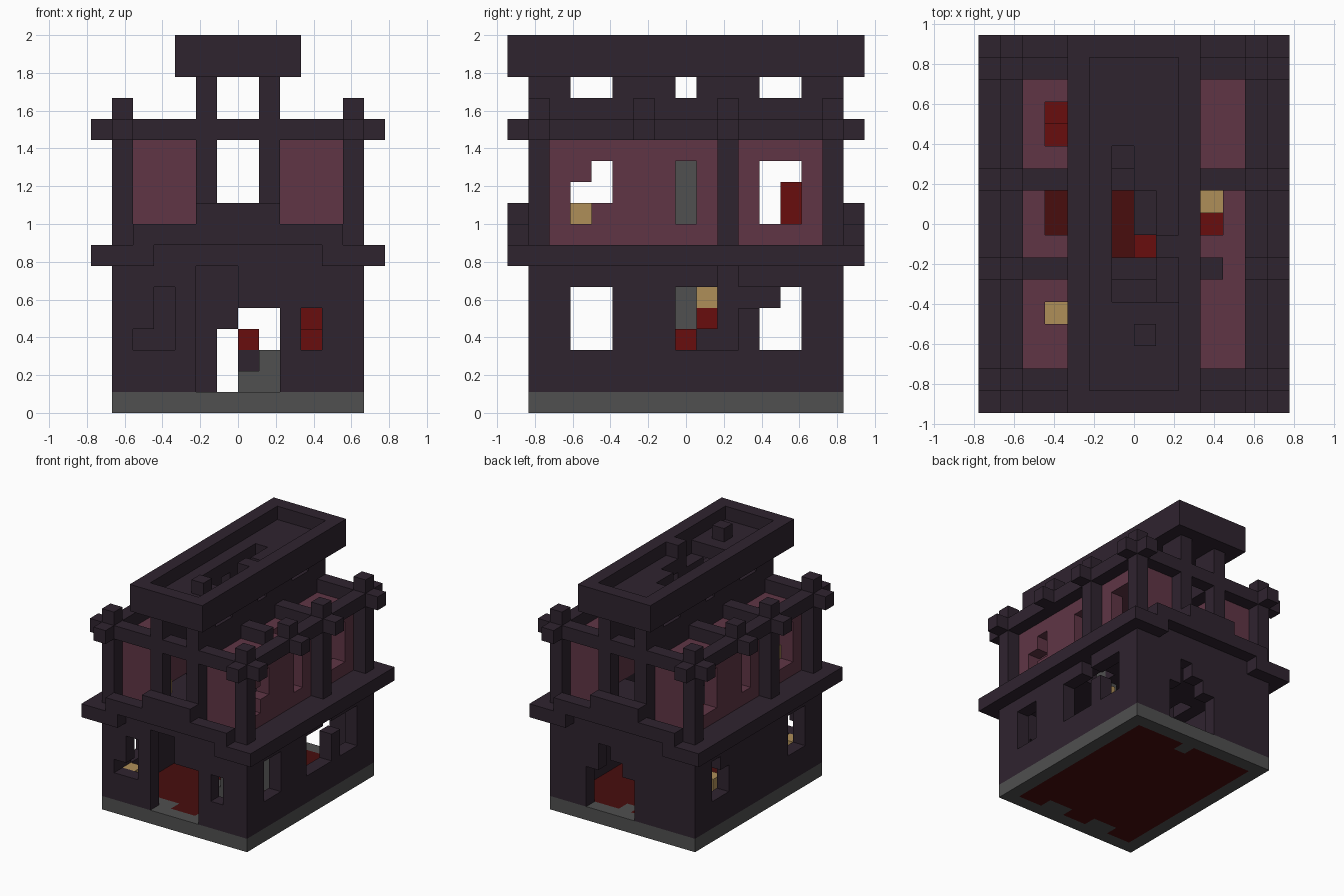
import bpy
import bmesh

U = 1 / 9  # edge of one block

old = bpy.data.objects.get("Cube")
if old:
    bpy.data.objects.remove(old, do_unlink=True)


def material(name, rgb):
    m = bpy.data.materials.new(name)
    m.use_nodes = True
    m.diffuse_color = (*rgb, 1)
    m.node_tree.nodes["Principled BSDF"].inputs["Base Color"].default_value = (*rgb, 1)
    return m


DARK = material("dark plum", (0.028, 0.017, 0.028))
PINK = material("dusty pink", (0.115, 0.036, 0.06))
GREY = material("stone grey", (0.08, 0.08, 0.08))
FLOOR = material("dark red", (0.065, 0.004, 0.004))
RED = material("bright red", (0.14, 0.004, 0.004))
GOLD = material("pale wood", (0.43, 0.275, 0.098))

cells = {}   # block position -> part name
colour = {}  # part name -> material


def cells_of(x, y, z):
    return [(i, j, k) for i in range(*x) for j in range(*y) for k in range(*z)]


def box(part, mat, x, y, z):
    colour[part] = mat
    for c in cells_of(x, y, z):
        cells[c] = part


def cut(x, y, z):
    for c in cells_of(x, y, z):
        cells.pop(c, None)


def turned(r, s=0):
    return (s - r[1], s - r[0])


def pair(part, mat, x, y, z):
    """A box and its copy turned half way round the centre."""
    box(part, mat, x, y, z)
    box(part, mat, turned(x), turned(y, 1), z)


def cut_sides(y, z, depth=(4, 6)):
    cut(depth, y, z)
    cut(turned(depth), y, z)


# Foundation and ground floor
box("foundation", GREY, (-6, 6), (-7, 8), (0, 1))
box("ground_floor", FLOOR, (-5, 5), (-6, 7), (0, 1))
for x, y in (((1, 3), -6), ((-3, -1), -6), ((0, 1), 6)):
    box("foundation", GREY, x, (y, y + 1), (0, 1))

# Lower walls
box("lower_walls", DARK, (-6, 6), (-7, 8), (1, 7))
cut((-5, 5), (-6, 7), (1, 7))

# Front doorway with a broken arch, and front windows
cut((-2, 2), (-7, -6), (1, 5))
cut((-2, 0), (-7, -6), (5, 7))
cut((-4, -3), (-7, -6), (3, 6))
cut((-5, -4), (-7, -6), (3, 4))
cut((3, 4), (-7, -6), (3, 5))

# Back doorway, stepped
cut((-1, 3), (7, 8), (1, 4))
cut((0, 2), (7, 8), (4, 5))
cut((1, 2), (7, 8), (5, 6))

# Lower side windows
for y in ((-5, -3), (4, 6), (0, 2)):
    cut_sides(y, (3, 6))
cut((5, 6), (2, 3), (3, 7))
cut((5, 6), (3, 4), (5, 6))
box("lower_walls", DARK, (-6, -5), (4, 5), (5, 6))
box("lower_walls", DARK, (-6, -5), (0, 2), (3, 6))

# Middle floor and ledge, with the front and back balconies stepped up
box("ledge", DARK, (-7, 7), (-8, 9), (7, 8))
pair("ledge", DARK, (-7, 7), (-8, -7), (7, 8))
for y in ((-8, -7), (8, 9)):
    cut((-4, 4), y, (7, 8))
    box("balcony", DARK, (-5, 5), y, (8, 9))
    box("balcony", DARK, (-2, 2), y, (9, 10))
cut((-1, 0), (-1, 2), (7, 8))
cut((0, 1), (-1, 0), (7, 8))
for x in ((-4, -3), (3, 4)):
    cut(x, (0, 2), (7, 8))

# Upper walls and low roof
box("upper_walls", PINK, (-5, 5), (-6, 7), (8, 13))
cut((-4, 4), (-5, 6), (8, 12))
cut((-2, 2), (-6, 7), (8, 13))
for y in ((-5, -3), (4, 6), (0, 1)):
    cut_sides(y, (9, 12), (4, 5))
box("upper_walls", PINK, (4, 5), (-5, -4), (11, 12))
box("upper_walls", PINK, (4, 5), (-4, -3), (9, 10))
for x, y in (((3, 4), (0, 2)), ((-4, -3), (0, 2)),
             ((-4, -3), (4, 6)), ((-4, -3), (-4, -3))):
    cut(x, y, (12, 13))

# Upper pillars: corners, side pillars and hall columns
for x in ((5, 6), (-6, -5)):
    pair("corner_pillars", DARK, x, (-7, -6), (8, 15))
pair("side_pillars", DARK, (5, 6), (2, 3), (8, 15))
pair("side_finials", DARK, (5, 6), (-2, -1), (13, 15))
for x in ((1, 2), (-2, -1)):
    pair("hall_columns", DARK, x, (-7, -6), (8, 16))

# Beams whose ends stick out past the pillars
for x in ((5, 6), (-6, -5)):
    box("long_beams", DARK, x, (-8, 9), (13, 14))
for j in (-7, -2, 2, 7):
    box("cross_beams", DARK, (-7, 7), (j, j + 1), (13, 14))
cut((4, 5), (-2, -1), (13, 14))

# Raised centre hall walls with clerestory openings
for x in ((1, 2), (-2, -1)):
    box("hall_walls", DARK, x, (-7, 8), (13, 16))
    for y in ((-5, -3), (0, 1), (4, 6)):
        cut(x, y, (15, 16))

# Top trough with a broken floor
box("top_trough", DARK, (-3, 3), (-8, 9), (16, 18))
cut((-2, 2), (-7, 8), (17, 18))
cut((-1, 1), (-3, 2), (16, 17))
cut((-1, 0), (2, 4), (16, 17))
cut((1, 2), (-3, -1), (16, 17))
box("trough_rubble", DARK, (0, 1), (-5, -4), (17, 18))
box("trough_rubble", DARK, (1, 2), (-1, 0), (17, 18))

# Furnishings
box("chimney", GREY, (2, 3), (0, 1), (1, 12))
box("stone_steps", GREY, (1, 2), (-3, -2), (1, 3))
box("stone_steps", GREY, (0, 1), (-3, -2), (1, 2))
box("pedestal", DARK, (0, 1), (-1, 0), (1, 3))
box("red_block", RED, (0, 1), (-1, 0), (3, 4))
box("red_seat", RED, (3, 4), (0, 1), (3, 4))
box("red_seat", RED, (3, 4), (1, 2), (4, 5))
box("shelf", GOLD, (3, 4), (1, 2), (5, 6))
box("tables", GOLD, (-5, -4), (-6, -5), (2, 3))
box("tables", GOLD, (-4, -3), (2, 3), (2, 3))
box("upper_table", GOLD, (-4, -3), (-5, -4), (9, 10))
box("upper_table", GOLD, (-4, -3), (-4, -3), (8, 9))
box("upper_seat", RED, (-4, -3), (4, 5), (8, 9))
box("upper_seat", RED, (-4, -3), (5, 6), (8, 11))

# Build one mesh per part from the exposed block faces
for part, mat in colour.items():
    bm = bmesh.new()
    corners = {}

    def corner(p):
        if p not in corners:
            x, y, z = p
            corners[p] = bm.verts.new((x * U, (y - 0.5) * U, z * U))
        return corners[p]

    for c in [c for c, owner in cells.items() if owner == part]:
        for axis in range(3):
            for side in (0, 1):
                near = list(c)
                near[axis] += 2 * side - 1
                if tuple(near) in cells:
                    continue
                ring = []
                for s, t in ((0, 0), (1, 0), (1, 1), (0, 1)):
                    p = list(c)
                    p[axis] += side
                    p[(axis + 1) % 3] += s
                    p[(axis + 2) % 3] += t
                    ring.append(corner(tuple(p)))
                bm.faces.new(ring if side else ring[::-1])
    mesh = bpy.data.meshes.new(part)
    bm.to_mesh(mesh)
    bm.free()
    mesh.materials.append(mat)
    bpy.context.collection.objects.link(bpy.data.objects.new(part, mesh))
